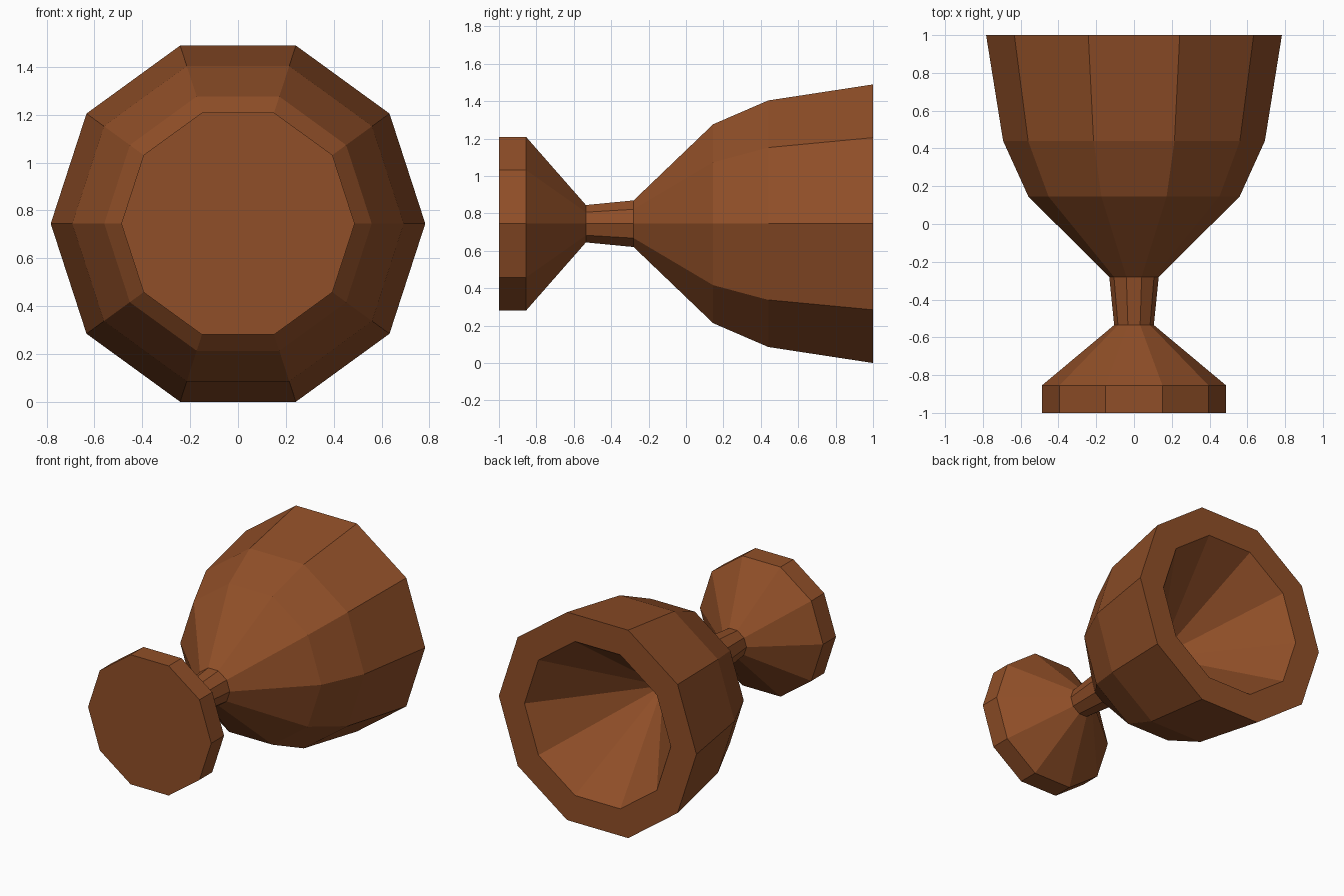
import bpy
import bmesh
import math

if "Cube" in bpy.data.objects:
    bpy.data.objects.remove(bpy.data.objects["Cube"])

SIDES = 10
CENTRE_Z = 0.745

brown = bpy.data.materials.new("brown_wood")
brown.diffuse_color = (0.28, 0.078, 0.021, 1.0)
brown.use_nodes = True
brown.node_tree.nodes["Principled BSDF"].inputs["Base Color"].default_value = brown.diffuse_color


def lathe(name, profile):
    """Spin (y, radius) points around the y axis; both ends are closed."""
    bm = bmesh.new()
    rings = []
    for y, r in profile:
        if r == 0:
            rings.append([bm.verts.new((0, y, CENTRE_Z))] * SIDES)
            continue
        ring = []
        for i in range(SIDES):
            a = math.tau * i / SIDES
            ring.append(bm.verts.new((r * math.cos(a), y, CENTRE_Z + r * math.sin(a))))
        rings.append(ring)
    for lower, upper in zip(rings, rings[1:]):
        for i in range(SIDES):
            j = (i + 1) % SIDES
            corners = [lower[i], lower[j], upper[j], upper[i]]
            bm.faces.new(list(dict.fromkeys(corners)))
    # flat end caps
    if profile[0][1] > 0:
        bm.faces.new(rings[0])
    if profile[-1][1] > 0:
        bm.faces.new(rings[-1])
    bmesh.ops.recalc_face_normals(bm, faces=bm.faces)
    mesh = bpy.data.meshes.new(name)
    bm.to_mesh(mesh)
    bm.free()
    mesh.materials.append(brown)
    obj = bpy.data.objects.new(name, mesh)
    bpy.context.collection.objects.link(obj)
    return obj


# Goblet lying on its side: foot, stem, bowl, rim and conical hollow
lathe("goblet", [
    (-1.0, 0.488), (-0.855, 0.488),      # foot
    (-0.535, 0.105), (-0.28, 0.131),     # stem
    (0.145, 0.559), (0.44, 0.693),       # bowl
    (1.0, 0.783), (1.0, 0.58),           # rim
    (0.26, 0.0),                         # hollow
])
